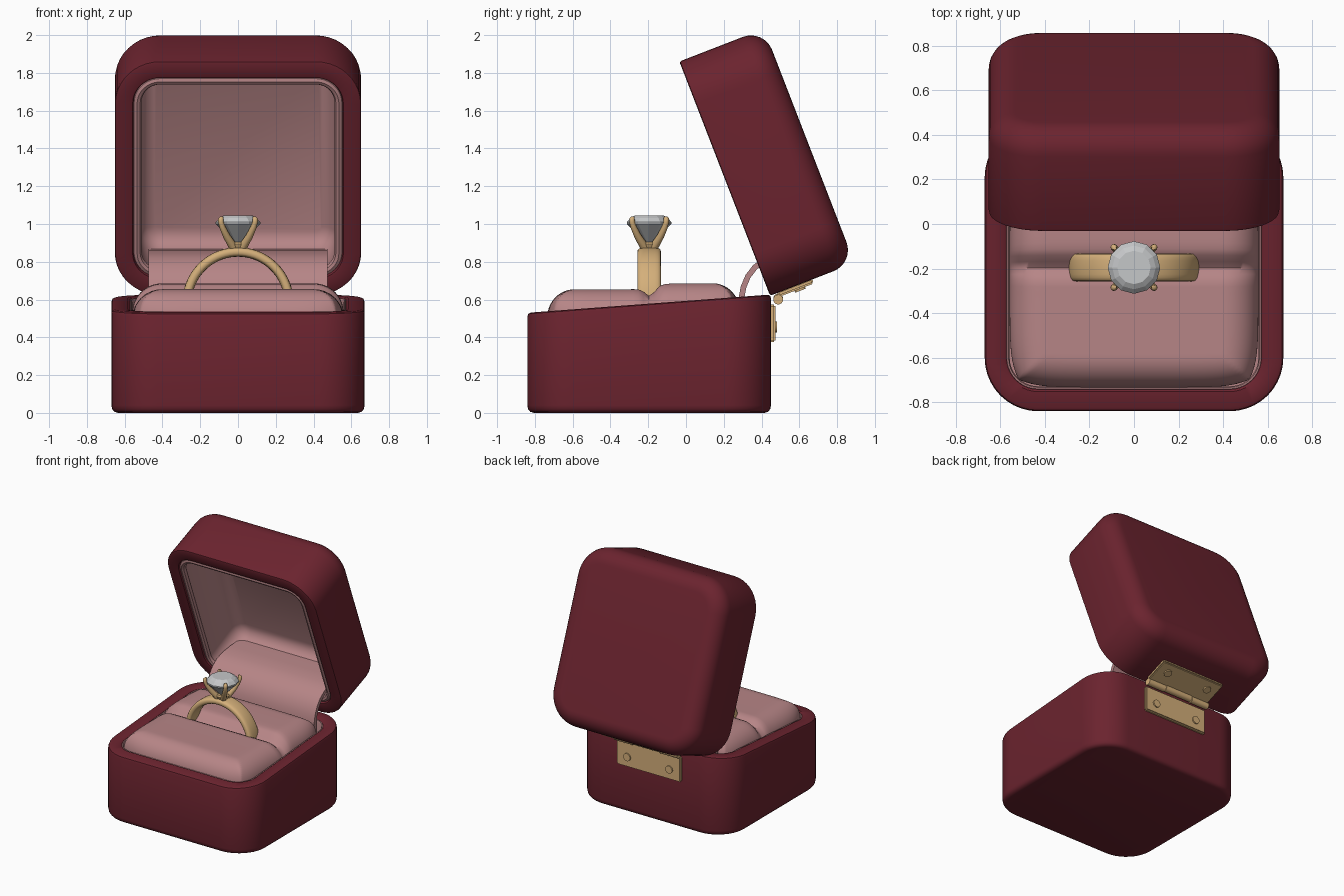
import bpy, bmesh, math
from mathutils import Matrix, Vector

if "Cube" in bpy.data.objects:
    bpy.data.objects.remove(bpy.data.objects["Cube"])


def material(name, rgb):
    m = bpy.data.materials.new(name)
    m.diffuse_color = (*rgb, 1)
    m.use_nodes = True
    m.node_tree.nodes["Principled BSDF"].inputs["Base Color"].default_value = m.diffuse_color
    return m


MAROON = material("maroon leather", (0.147, 0.017, 0.028))
PINK = material("pink satin", (0.47, 0.235, 0.24))
GOLD = material("gold", (0.66, 0.43, 0.195))
STONE = material("clear stone", (0.56, 0.57, 0.58))


def finish(name, bm, mat, angle=40):
    bmesh.ops.recalc_face_normals(bm, faces=bm.faces[:])
    me = bpy.data.meshes.new(name)
    bm.to_mesh(me)
    bm.free()
    ob = bpy.data.objects.new(name, me)
    bpy.context.collection.objects.link(ob)
    me.materials.append(mat)
    if angle:
        bpy.ops.object.select_all(action='DESELECT')
        ob.select_set(True)
        bpy.context.view_layer.objects.active = ob
        bpy.ops.object.shade_smooth_by_angle(angle=math.radians(angle))
    return ob


def skin(name, loops, mat, angle=40, caps=True, closed=False):
    """Bridge a list of equal-length point loops."""
    bm = bmesh.new()
    rows = [[bm.verts.new(p) for p in loop] for loop in loops]
    n = len(rows[0])
    pairs = list(zip(rows, rows[1:])) + ([(rows[-1], rows[0])] if closed else [])
    for a, b in pairs:
        for i in range(n):
            j = (i + 1) % n
            bm.faces.new((a[i], a[j], b[j], b[i]))
    if caps and not closed:
        bm.faces.new(rows[0])
        bm.faces.new(rows[-1])
    return finish(name, bm, mat, angle)


def rounded_rect(hx, y0, y1, r, n=10):
    pts = []
    for cx, cy, s in ((hx - r, y1 - r, 0), (r - hx, y1 - r, 1),
                      (r - hx, y0 + r, 2), (hx - r, y0 + r, 3)):
        for i in range(n + 1):
            a = math.pi / 2 * (s + i / n)
            pts.append((cx + r * math.cos(a), cy + r * math.sin(a)))
    return pts


def shell(name, rings, hx, y0, y1, r, mat, frame=Matrix(), slope=0):
    """Rings are (inset, height, share of the rim slope)."""
    loops = []
    for inset, z, w in rings:
        pts = rounded_rect(hx - inset, y0 + inset, y1 - inset, max(r - inset, 0.03))
        loops.append([frame @ Vector((x, y, z + w * slope * (y - y0))) for x, y in pts])
    return skin(name, loops, mat)


def box(name, size, loc, mat, frame=Matrix(), bevel=0.008):
    bm = bmesh.new()
    bmesh.ops.create_cube(bm, size=1)
    bmesh.ops.scale(bm, vec=size, verts=bm.verts)
    bmesh.ops.bevel(bm, geom=bm.edges[:], offset=bevel, segments=2, affect='EDGES')
    bmesh.ops.translate(bm, vec=loc, verts=bm.verts)
    bmesh.ops.transform(bm, matrix=frame, verts=bm.verts)
    return finish(name, bm, mat)


def cylinder(name, r, depth, loc, axis, mat, frame=Matrix()):
    bm = bmesh.new()
    bmesh.ops.create_cone(bm, cap_ends=True, segments=20, radius1=r, radius2=r, depth=depth)
    rot = Vector((0, 0, 1)).rotation_difference(Vector(axis)).to_matrix().to_4x4()
    bmesh.ops.transform(bm, matrix=frame @ Matrix.Translation(loc) @ rot, verts=bm.verts)
    return finish(name, bm, mat)


# lid frame: local y runs up the rim, local z points into the lid
u, n = Vector((0, -0.361, 0.9325)), Vector((0, 0.9325, 0.361))
LID = Matrix(((1, 0, 0, 0), (0, u.y, n.y, 0.445), (0, u.z, n.z, 0.62), (0, 0, 0, 1)))

# base and its lining
SLOPE = 0.075
shell("base", [(0.035, 0, 0), (0.015, 0.006, 0), (0.004, 0.02, 0), (0, 0.04, 0),
               (0, 0.51, 1), (0.005, 0.524, 1), (0.018, 0.53, 1), (0.088, 0.53, 1),
               (0.098, 0.522, 1), (0.1, 0.5, 1), (0.1, 0.25, 0)],
      0.67, -0.84, 0.45, 0.24, MAROON, slope=SLOPE)
shell("base_lining", [(0.095, 0.24, 0), (0.095, 0.51, 1), (0.1, 0.522, 1), (0.107, 0.522, 1),
                      (0.112, 0.51, 1), (0.112, 0.27, 0)],
      0.67, -0.84, 0.45, 0.24, PINK, slope=SLOPE)

# lid and its lining
arc = [(0.12 * (1 - math.cos(a)), 0.36 + 0.12 * math.sin(a), 0)
       for a in [math.pi / 2 * i / 8 for i in range(9)]]
shell("lid", [(0.1, 0.42, 0), (0.1, 0.02, 0), (0.094, 0.003, 0), (0.085, 0, 0), (0.012, 0, 0),
              (0.003, 0.004, 0), (0, 0.014, 0)] + arc,
      0.652, 0, 1.33, 0.24, MAROON, LID)
shell("lid_lining", [(0.096, 0.425, 0), (0.096, 0.03, 0), (0.102, 0.012, 0), (0.118, 0.005, 0),
                     (0.134, 0.012, 0), (0.142, 0.03, 0), (0.13, 0.05, 0), (0.13, 0.3, 0),
                     (0.143, 0.35, 0), (0.17, 0.385, 0), (0.21, 0.4, 0)],
      0.652, 0, 1.33, 0.24, PINK, LID)

# padded cushion with a ring slot
bm = bmesh.new()
N = 56
bmesh.ops.create_grid(bm, x_segments=N, y_segments=N, size=1)
for v in bm.verts:
    a, b = v.co.x, v.co.y
    a, b = math.sin(a * math.pi / 2), math.sin(b * math.pi / 2)
    e = max(abs(a), abs(b))
    t = max(0, (e - 0.72) / 0.28)
    x = 0.558 * a * math.sqrt(1 - 0.14 * b ** 6)
    y = -0.225 + 0.51 * b * math.sqrt(1 - 0.14 * a ** 6)
    top = 0.654 + 0.032 / (1 + math.exp(-(y + 0.17) / 0.03))
    top -= 0.045 * math.exp(-((y + 0.19) / 0.035) ** 2)
    v.co = (x, y, top - 0.15 * (1 - math.sqrt(max(0, 1 - t * t))))
rim = [ed for ed in bm.edges if ed.is_boundary]
ext = bmesh.ops.extrude_edge_only(bm, edges=rim)["geom"]
for v in ext:
    if isinstance(v, bmesh.types.BMVert):
        v.co.z = 0.3
bmesh.ops.contextual_create(bm, geom=[g for g in ext if isinstance(g, bmesh.types.BMEdge)
                                      and g.is_boundary])
finish("cushion", bm, PINK, 60)

# satin flap curving over the hinge
path = [(0.275, 0.45), (0.277, 0.6), (0.29, 0.67), (0.315, 0.73), (0.355, 0.782),
        (0.41, 0.822), (0.48, 0.847), (0.58, 0.86), (0.74, 0.87)]
strip = []
for i, (y, z) in enumerate(path):
    p, q = path[max(i - 1, 0)], path[min(i + 1, len(path) - 1)]
    d = Vector((q[0] - p[0], q[1] - p[1])).normalized() * 0.03
    strip.append([(-0.475, y, z), (0.475, y, z),
                  (0.475, y + d.y, z - d.x), (-0.475, y + d.y, z - d.x)])
skin("hinge_flap", strip, PINK)

# ring band
CY, CZ = -0.195, 0.582
band = []
for i in range(72):
    a = 2 * math.pi * i / 72
    loop = []
    for k in range(20):
        c, s = math.cos(2 * math.pi * k / 20), math.sin(2 * math.pi * k / 20)
        r = 0.27 + 0.025 * math.copysign(abs(c) ** 0.7, c)
        w = 0.062 * math.copysign(abs(s) ** 0.6, s)
        loop.append((r * math.cos(a), CY + w, CZ + r * math.sin(a)))
    band.append(loop)
skin("ring_band", band, GOLD, 60, closed=True)

# prongs and collar
prong = [(0.025, 0.865, 0.024), (0.05, 0.895, 0.022), (0.085, 0.935, 0.019),
         (0.115, 0.98, 0.016), (0.128, 1.01, 0.015), (0.128, 1.03, 0.014), (0.122, 1.04, 0.008)]
for k in range(4):
    a = math.pi / 4 + k * math.pi / 2
    out, side = Vector((math.cos(a), math.sin(a), 0)), Vector((-math.sin(a), math.cos(a), 0))
    loops = []
    for r, z, w in prong:
        tilt = (out - Vector((0, 0, 0.6 if z < 1 else 0))).normalized()
        c = out * r + Vector((0, CY, z))
        loops.append([c + w * (tilt * math.cos(t) + side * math.sin(t))
                      for t in [2 * math.pi * j / 10 for j in range(10)]])
    skin(f"prong_{k + 1}", loops, GOLD, 60)


def turned(name, profile, sides, mat, angle):
    loops = [[(r * math.cos(2 * math.pi * i / sides), CY + r * math.sin(2 * math.pi * i / sides), z)
              for i in range(sides)] for r, z in profile]
    skin(name, loops, mat, angle)


turned("setting_collar", [(0.03, 0.86), (0.045, 0.875), (0.052, 0.895), (0.045, 0.905)], 24, GOLD, 50)
turned("stone", [(0.004, 0.885), (0.118, 1.0), (0.118, 1.01), (0.098, 1.032), (0.075, 1.046)],
       12, STONE, 0)

# brass hinge on the back
box("hinge_lower_plate", (0.56, 0.03, 0.2), (0, 0.458, 0.475), GOLD)
box("hinge_upper_plate", (0.56, 0.2, 0.03), (0, 0, 0), GOLD,
    LID @ Matrix.Translation((0, -0.008, 0.14)) @ Matrix.Rotation(math.pi / 2, 4, 'X'))
for s in (-1, 1):
    cylinder("hinge_side_knuckle", 0.026, 0.155, (s * 0.2025, 0.488, 0.6), (1, 0, 0), GOLD)
    cylinder("lower_screw", 0.03, 0.012, (s * 0.185, 0.477, 0.455), (0, 1, 0), GOLD)
    cylinder("upper_screw", 0.03, 0.012, (s * 0.185, -0.027, 0.16), (0, 1, 0), GOLD, LID)
cylinder("hinge_middle_knuckle", 0.026, 0.24, (0, 0.488, 0.605), (1, 0, 0), GOLD)
